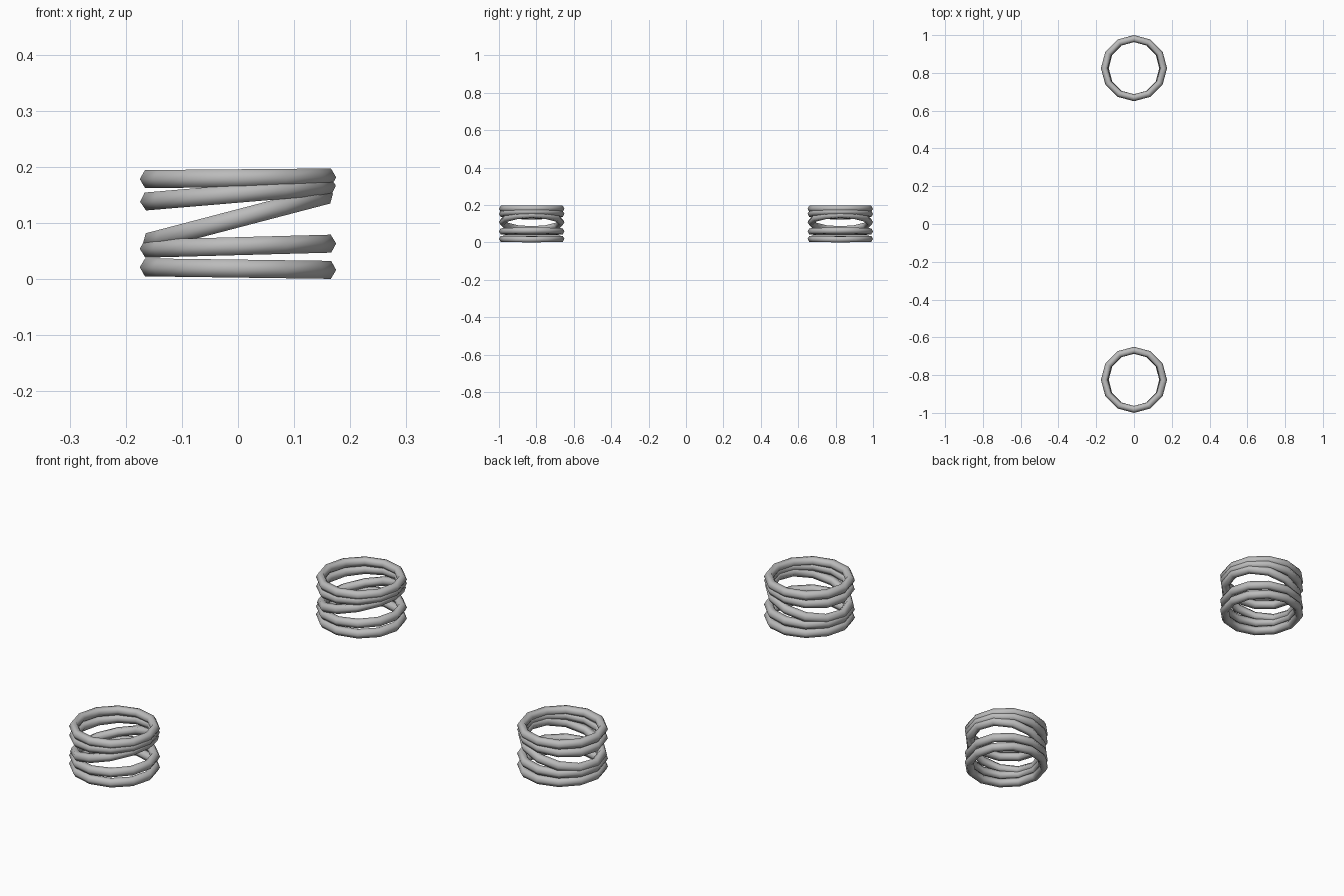
import bpy
import math

cube = bpy.data.objects.get("Cube")
if cube:
    bpy.data.objects.remove(cube, do_unlink=True)

# Plain steel grey
steel = bpy.data.materials.new("steel_grey")
steel.use_nodes = True
colour = (0.5, 0.5, 0.5, 1.0)
steel.diffuse_color = colour
steel.node_tree.nodes["Principled BSDF"].inputs["Base Color"].default_value = colour

TUBE = 0.0185
RING = 0.175 - TUBE

# Each coil: centre height and sideways slope
COILS = {
    "bottom_coil": (0.0185, -0.0135),
    "lower_coil": (0.0585, 0.027),
    "slanted_coil": (0.108, 0.262),
    "upper_coil": (0.152, 0.084),
    "top_coil": (0.1795, 0.009),
}


def add_coil(name, y, z, slope):
    """Twelve-sided ring with a six-sided section, tilted about the y axis."""
    bpy.ops.mesh.primitive_torus_add(
        major_segments=12, minor_segments=6,
        major_radius=RING, minor_radius=TUBE,
        location=(0, y, z), rotation=(0, -math.atan(slope), 0))
    coil = bpy.context.object
    coil.name = name
    coil.data.materials.append(steel)
    bpy.ops.object.shade_smooth()


# Front and back springs
for side, y in (("front", -0.825), ("back", 0.825)):
    for part, (z, slope) in COILS.items():
        add_coil(f"{side}_spring_{part}", y, z, slope)
